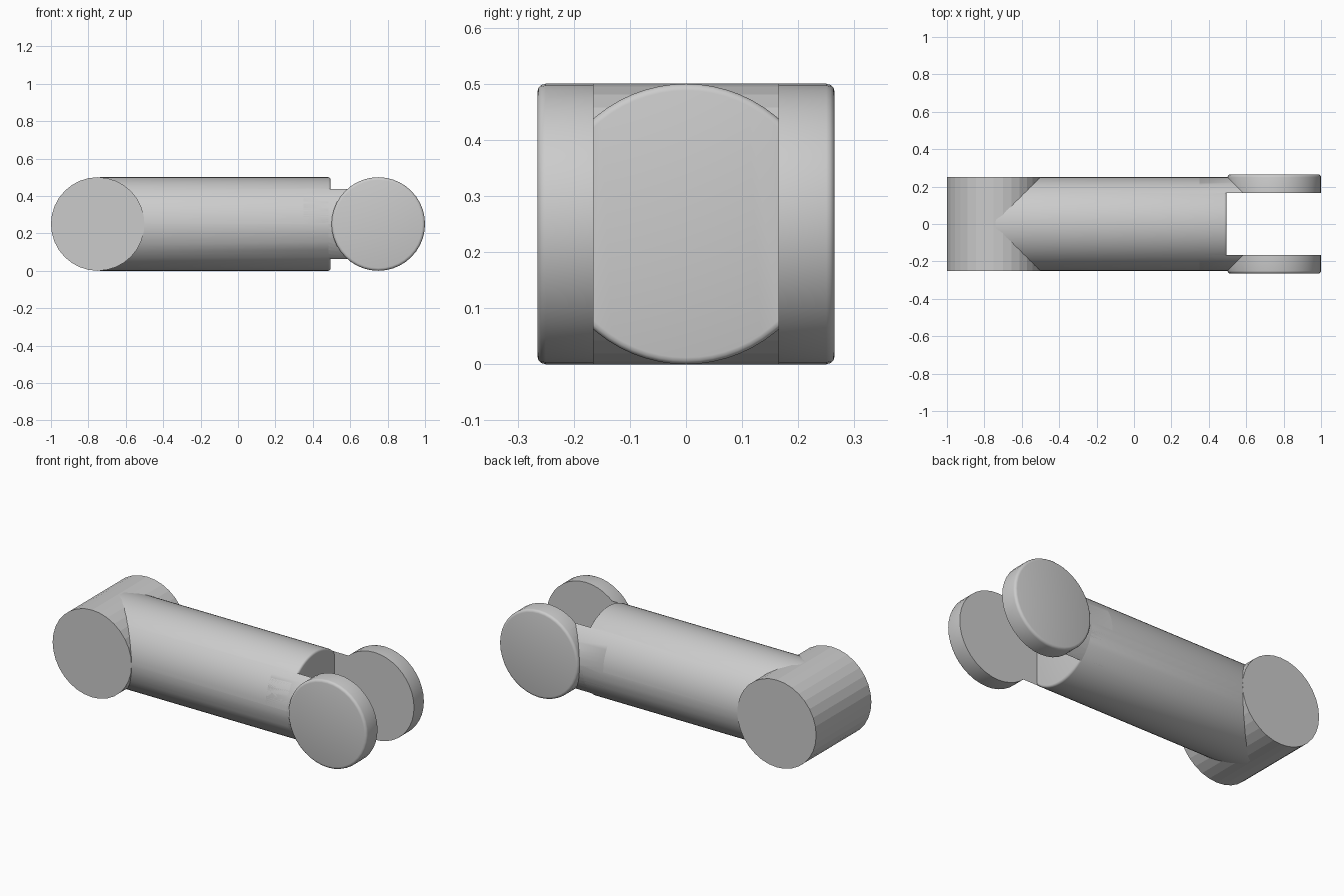
import bpy
import math

R = 0.25          # shared radius of tube, barrel and fork discs
MID = 0.25        # height of the centre line
SLOT_X = 0.495    # floor of the fork slot
SLOT_Y = 0.165    # half width of the fork slot

cube = bpy.data.objects.get("Cube")
if cube:
    bpy.data.objects.remove(cube, do_unlink=True)

grey = bpy.data.materials.new("light_grey")
grey.use_nodes = True
grey.diffuse_color = (0.6, 0.6, 0.6, 1)
grey.node_tree.nodes["Principled BSDF"].inputs["Base Color"].default_value = (0.6, 0.6, 0.6, 1)


def apply(obj, mod):
    bpy.context.view_layer.objects.active = obj
    bpy.ops.object.modifier_apply(modifier=mod.name)


def cylinder(name, axis, centre, length, sides, bevel=0.0):
    turn = (0, math.pi / 2, 0) if axis == "x" else (math.pi / 2, 0, 0)
    bpy.ops.mesh.primitive_cylinder_add(vertices=sides, radius=R, depth=length,
                                        location=centre, rotation=turn)
    obj = bpy.context.object
    obj.name = name
    obj.data.materials.append(grey)
    bpy.ops.object.transform_apply(location=True, rotation=True, scale=True)
    if bevel:
        mod = obj.modifiers.new("Rim", "BEVEL")
        mod.width = bevel
        mod.segments = 3
        mod.limit_method = "ANGLE"
        mod.angle_limit = math.radians(60)
        apply(obj, mod)
    return obj


def combine(obj, other, operation):
    mod = obj.modifiers.new("Combine", "BOOLEAN")
    mod.operation = operation
    mod.solver = "EXACT"
    mod.object = other
    apply(obj, mod)
    bpy.data.objects.remove(other, do_unlink=True)


# Cross barrel at the right end, flat sided
cylinder("pivot_barrel", "y", (-0.75, 0, MID), 2 * R, 32)

# Fork: wide hub disc and tube stub, split by a slot into two cheeks
fork = cylinder("fork_discs", "y", (0.75, 0, MID), 0.53, 40, 0.015)
stub = cylinder("tube_stub", "x", (0.55, 0, MID), 0.4, 64)
combine(fork, stub, "UNION")
bpy.ops.mesh.primitive_cube_add(size=1, location=(0.75, 0, MID))
slot = bpy.context.object
slot.name = "slot_cutter"
slot.hide_render = True
slot.scale = (2, 2 * SLOT_Y, 2)
combine(fork, slot, "DIFFERENCE")

# Round arm with a softened end, merged with the fork
arm = cylinder("forked_arm", "x", ((SLOT_X - 0.75) / 2, 0, MID), SLOT_X + 0.75, 64, 0.012)
combine(arm, fork, "UNION")
bpy.ops.object.select_all(action="DESELECT")
arm.select_set(True)
bpy.context.view_layer.objects.active = arm
bpy.ops.object.shade_smooth_by_angle(angle=math.radians(31))
